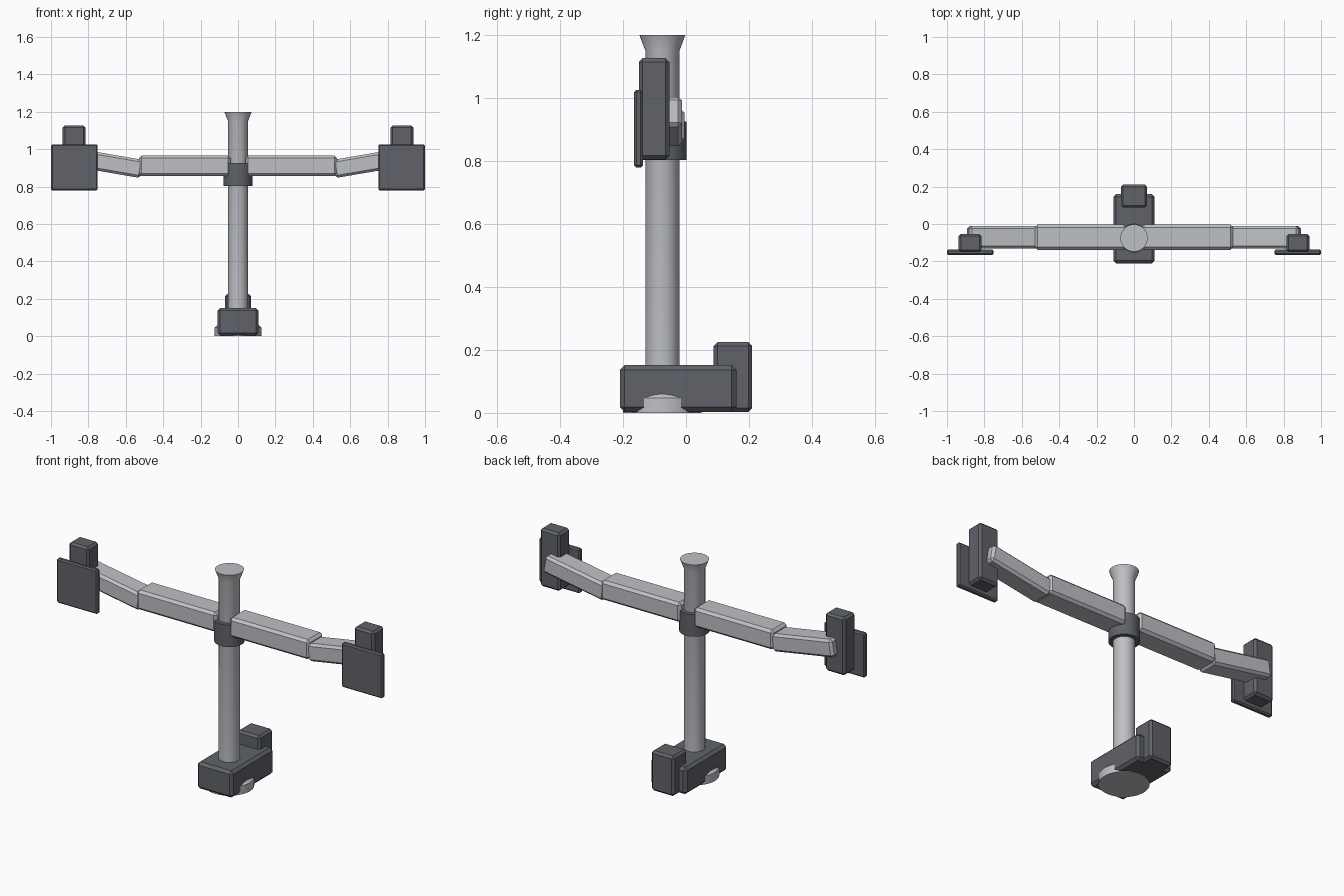
import bpy
import math

cube = bpy.data.objects.get("Cube")
if cube:
    bpy.data.objects.remove(cube, do_unlink=True)


def material(name, colour):
    m = bpy.data.materials.new(name)
    m.use_nodes = True
    m.diffuse_color = colour
    m.node_tree.nodes["Principled BSDF"].inputs["Base Color"].default_value = colour
    return m


LIGHT = material("light grey metal", (0.52, 0.53, 0.56, 1))
DARK = material("dark grey plastic", (0.115, 0.123, 0.142, 1))
POLE_Y = -0.075


def box(name, lo, hi, mat, bevel, tilt=0):
    """Chamfered box between two corners, tilted about its own y axis."""
    centre = [(a + b) / 2 for a, b in zip(lo, hi)]
    bpy.ops.mesh.primitive_cube_add(size=1, location=centre)
    ob = bpy.context.object
    ob.name = name
    ob.scale = [b - a for a, b in zip(lo, hi)]
    bpy.ops.object.transform_apply(location=False, rotation=False, scale=True)
    ob.rotation_euler.y = tilt
    mod = ob.modifiers.new("chamfer", "BEVEL")
    mod.width = bevel
    mod.segments = 1
    ob.data.materials.append(mat)
    return ob


def turned(name, profile, mat, sides=40):
    """Solid of revolution about the pole axis from (radius, z) points."""
    verts, faces = [], []
    for r, z in profile:
        for i in range(sides):
            a = math.tau * i / sides
            verts.append((r * math.cos(a), POLE_Y + r * math.sin(a), z))
    for k in range(len(profile) - 1):
        for i in range(sides):
            j = (i + 1) % sides
            faces.append((k * sides + i, k * sides + j,
                          (k + 1) * sides + j, (k + 1) * sides + i))
    faces.append(tuple(reversed(range(sides))))
    faces.append(tuple(range(len(verts) - sides, len(verts))))
    me = bpy.data.meshes.new(name)
    me.from_pydata(verts, [], faces)
    ob = bpy.data.objects.new(name, me)
    bpy.context.collection.objects.link(ob)
    me.materials.append(mat)
    bpy.ops.object.select_all(action="DESELECT")
    ob.select_set(True)
    bpy.context.view_layer.objects.active = ob
    bpy.ops.object.shade_smooth_by_angle(angle=math.radians(30))
    return ob


# Base, rear housing and the foot disc under the pole
box("base_block", (-0.11, -0.21, 0.003), (0.11, 0.16, 0.152), DARK, 0.015)
box("rear_housing", (-0.07, 0.088, 0.003), (0.07, 0.21, 0.225), DARK, 0.012)
turned("foot_disc", [(0.125, 0), (0.125, 0.047), (0.11, 0.06)], LIGHT)

# Pole with flared top, and the clamp collar
turned("pole", [(0.054, 0.05), (0.054, 1.15), (0.073, 1.2)], LIGHT)
turned("clamp_collar", [(0.077, 0.803), (0.077, 0.925)], DARK)

# Mirrored arms with their end mounts
for side, s in (("left", 1), ("right", -1)):
    def arm_box(name, lo, hi, mat, bevel, tilt=0):
        x0, x1 = sorted((s * lo[0], s * hi[0]))
        box(side + "_" + name, (x0, *lo[1:]), (x1, *hi[1:]), mat, bevel, -s * tilt)

    arm_box("inner_arm", (0.04, -0.138, 0.857), (0.53, -0.004, 0.966), LIGHT, 0.014)
    arm_box("outer_arm", (0.51, -0.13, 0.877), (0.89, -0.012, 0.975), LIGHT, 0.013,
            math.radians(9.7))
    arm_box("mount_block", (0.815, -0.15, 0.805), (0.937, -0.053, 1.127), DARK, 0.012)
    arm_box("mount_plate", (0.75, -0.165, 0.78), (1.0, -0.137, 1.026), DARK, 0.007)
